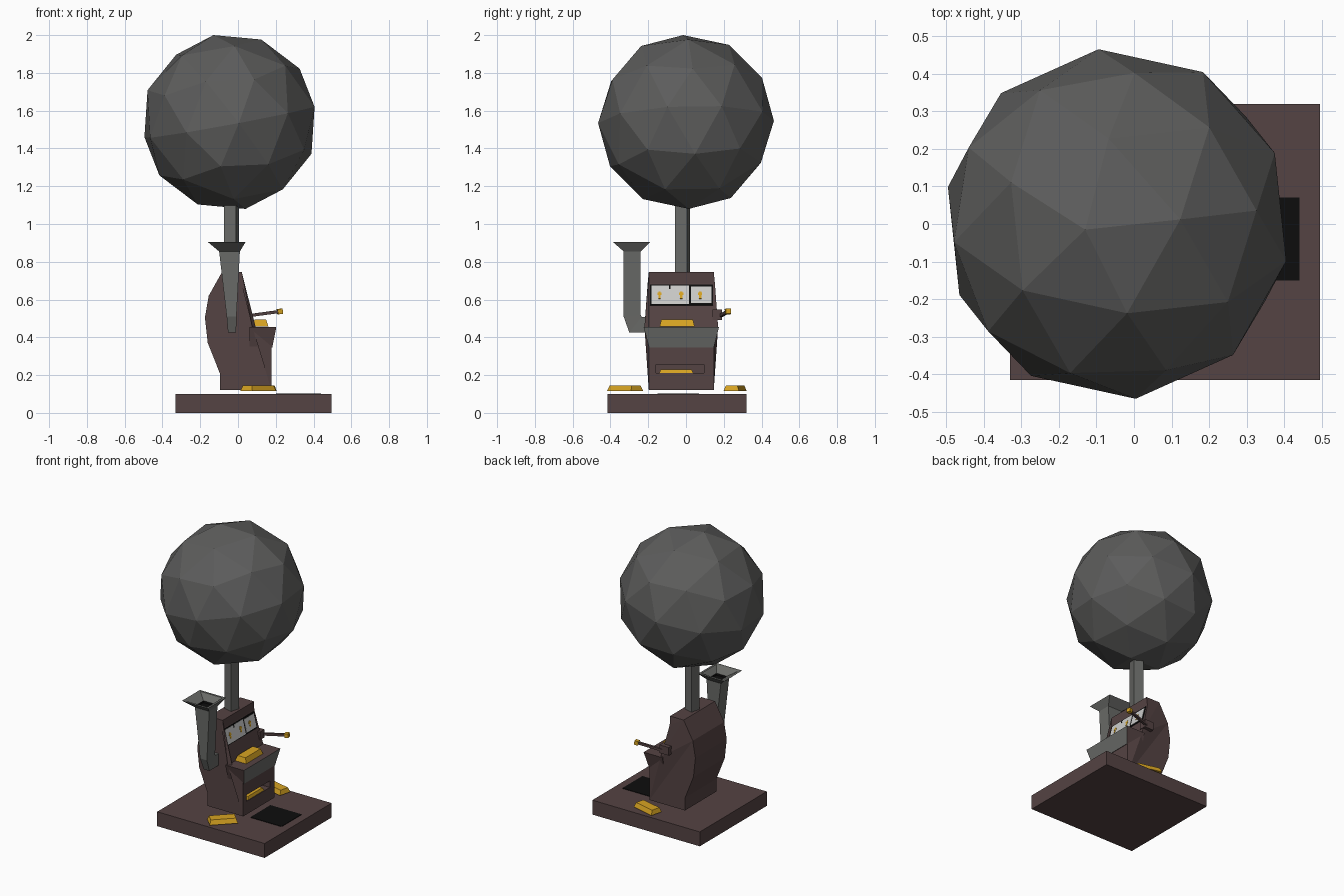
import bpy, bmesh, math
from mathutils import Vector, Matrix

if "Cube" in bpy.data.objects:
    bpy.data.objects.remove(bpy.data.objects["Cube"])


def mat(name, rgb):
    m = bpy.data.materials.new(name)
    m.diffuse_color = (*rgb, 1)
    m.use_nodes = True
    m.node_tree.nodes["Principled BSDF"].inputs["Base Color"].default_value = m.diffuse_color
    return m


BROWN = mat("dark brown", (0.090, 0.056, 0.056))
GREY = mat("metal grey", (0.140, 0.143, 0.135))
BALL = mat("ball grey", (0.108, 0.108, 0.106))
GOLD = mat("gold", (0.68, 0.37, 0.016))
WHITE = mat("screen white", (0.60, 0.60, 0.59))
BLACK = mat("black", (0.004, 0.004, 0.004))


def finish(bm, name, *mats):
    bmesh.ops.recalc_face_normals(bm, faces=bm.faces)
    me = bpy.data.meshes.new(name)
    bm.to_mesh(me)
    bm.free()
    ob = bpy.data.objects.new(name, me)
    bpy.context.collection.objects.link(ob)
    for m in mats:
        me.materials.append(m)
    return ob


def loft(name, rings, *mats, rule=None):
    """Skin a closed solid through rings of equal point count."""
    bm = bmesh.new()
    vs = [[bm.verts.new(p) for p in r] for r in rings]
    n = len(vs[0])
    for a, b in zip(vs, vs[1:]):
        for i in range(n):
            bm.faces.new((a[i], a[(i + 1) % n], b[(i + 1) % n], b[i]))
    caps = [bm.faces.new(vs[0]), bm.faces.new(vs[-1])]
    if n > 4:
        bmesh.ops.triangulate(bm, faces=caps, ngon_method='EAR_CLIP')
    bmesh.ops.recalc_face_normals(bm, faces=bm.faces)
    if rule:
        for f in bm.faces:
            f.material_index = rule(f)
    return finish(bm, name, *mats)


def rect(x0, x1, y0, y1, z):
    return [(x0, y0, z), (x1, y0, z), (x1, y1, z), (x0, y1, z)]


def box(name, x, y, z, m):
    return loft(name, [rect(*x, *y, z[0]), rect(*x, *y, z[1])], m)


def place(ob, loc, rot=(0, 0, 0)):
    ob.location = loc
    ob.rotation_euler = [math.radians(a) for a in rot]
    return ob


# Base slab and the black pit plate
box("base", (-0.33, 0.495), (-0.415, 0.32), (0, 0.10), BROWN)
box("floor_pit", (0.2, 0.44), (-0.15, 0.07), (0.098, 0.103), BLACK)

# Cabinet: side profile (x, z, half width) lofted across the width
YC = -0.025
prof = [(-0.095, 0.12, 0.172), (0.178, 0.12, 0.172), (0.178, 0.455, 0.172),
        (0.075, 0.455, 0.195), (0.018, 0.685, 0.178), (0.02, 0.745, 0.172),
        (-0.085, 0.745, 0.172), (-0.155, 0.62, 0.172), (-0.175, 0.505, 0.172),
        (-0.16, 0.37, 0.172), (-0.095, 0.207, 0.172)]
cabinet = loft("cabinet", [[(x, YC + s * w, z) for x, z, w in prof] for s in (-1, 1)], BROWN)

# Payout slot cut into the cabinet front
cutter = box("slot_cutter", (0.12, 0.25), (-0.16, 0.095), (0.21, 0.255), BROWN)
cutter.hide_render = True
mod = cabinet.modifiers.new("slot", 'BOOLEAN')
mod.object, mod.operation, mod.solver = cutter, 'DIFFERENCE', 'EXACT'
bpy.context.view_layer.objects.active = cabinet
bpy.ops.object.modifier_apply(modifier=mod.name)
bpy.data.objects.remove(cutter)

# Flared console shelf with a grey front
loft("console_shelf", [rect(0.06, 0.181, -0.195, 0.147, 0.345),
                       rect(0.06, 0.203, -0.225, 0.175, 0.456)], BROWN, GREY,
     rule=lambda f: int(f.normal.x > 0.7))

# Sloping display: dark frame, two white panels, gold marks
TILT = -math.degrees(math.atan(0.057 / 0.23))


def plate(name, y0, y1, z0, z1, lift, m):
    ob = box(name, (-0.003, 0.003), (y0, y1), ((z0 - z1) / 2, (z1 - z0) / 2), m)
    zc = (z0 + z1) / 2
    return place(ob, (0.018 + (0.685 - zc) * 0.248 + lift, 0, zc), (0, TILT, 0))


plate("display_frame", -0.19, 0.143, 0.568, 0.68, 0.0, BLACK)
plate("display_left", -0.182, 0.016, 0.574, 0.674, 0.002, WHITE)
plate("display_right", 0.026, 0.134, 0.579, 0.669, 0.002, WHITE)
for i, y in enumerate((-0.14, -0.025, 0.075)):
    plate(f"reel_mark_{i}", y - 0.006, y + 0.006, 0.603, 0.643, 0.004, GOLD)
    plate(f"reel_mark_bar_{i}", y - 0.011, y + 0.011, 0.624, 0.636, 0.0045, GOLD)
plate("display_tick", -0.09, -0.083, 0.655, 0.674, 0.004, BLACK)


# Gold bars, each a tapered block
def gold_bar(name, l, w, h, loc, rot):
    a, b = l / 2, w / 2
    ob = loft(name, [rect(-a, a, -b, b, 0), rect(-a * 0.9, a * 0.9, -b * 0.72, b * 0.72, h)], GOLD)
    return place(ob, loc, rot)


gold_bar("gold_bar_shelf", 0.185, 0.085, 0.036, (0.118, -0.047, 0.458), (0, 0, 90))
gold_bar("gold_bar_left", 0.18, 0.092, 0.031, (0.107, -0.322, 0.115), (0, 0, 45))
gold_bar("gold_bar_right", 0.17, 0.085, 0.031, (0.112, 0.26, 0.115), (0, 0, -14))
gold_bar("gold_bar_slot", 0.18, 0.045, 0.02, (0.152, -0.052, 0.211), (0, 0, 90))

# Side pipe with an elbow into the cabinet: (x range, outer yz, inner yz)
path = [((-0.10, 0.01), (-0.33, 0.856), (-0.24, 0.856)),
        ((-0.06, -0.008), (-0.33, 0.51), (-0.24, 0.52)),
        ((-0.053, -0.01), (-0.30, 0.425), (-0.235, 0.508)),
        ((-0.053, -0.01), (-0.19, 0.425), (-0.19, 0.505))]
loft("side_pipe", [[(x0, *o), (x1, *o), (x1, *i), (x0, *i)] for (x0, x1), o, i in path], GREY)

# Flared funnel with a rim and a dark opening
loft("funnel", [rect(-0.10, 0.01, -0.33, -0.24, 0.855),
                rect(-0.16, 0.04, -0.387, -0.19, 0.905),
                rect(-0.145, 0.025, -0.372, -0.205, 0.905),
                rect(-0.09, -0.01, -0.32, -0.25, 0.872),
                rect(-0.088, -0.012, -0.318, -0.252, 0.860)], GREY, BLACK,
     rule=lambda f: int(f.calc_center_median().z < 0.87 and f.normal.z > -0.1))

# Lever: mount, slanted rod and gold knob
box("lever_mount", (0.0, 0.07), (0.14, 0.19), (0.492, 0.548), BROWN)
a, b = Vector((0.035, 0.18, 0.512)), Vector((0.222, 0.222, 0.537))
rod = box("lever_rod", (-0.008, 0.008), (-0.008, 0.008), (0, (b - a).length), BROWN)
rod.matrix_world = Matrix.Translation(a) @ (b - a).to_track_quat('Z', 'Y').to_matrix().to_4x4()
place(box("lever_knob", (-0.013, 0.013), (-0.014, 0.014), (-0.014, 0.014), GOLD), b, (0, -8, 13))

# Square post, slightly turned
place(box("post", (-0.033, 0.033), (-0.033, 0.033), (0.73, 1.12), GREY), (-0.035, -0.018, 0), (0, 0, -15))

# Faceted ball
bm = bmesh.new()
bmesh.ops.create_icosphere(bm, subdivisions=2, radius=0.468)
axis = Vector((-0.085, -0.015, 0.46))
turn = Vector((0, 0, 1)).rotation_difference(axis).to_matrix().to_4x4()
bm.transform(Matrix.Translation((-0.045, 0, 1.54)) @ turn @ Matrix.Rotation(math.radians(6), 4, 'Z'))
finish(bm, "ball", BALL)
